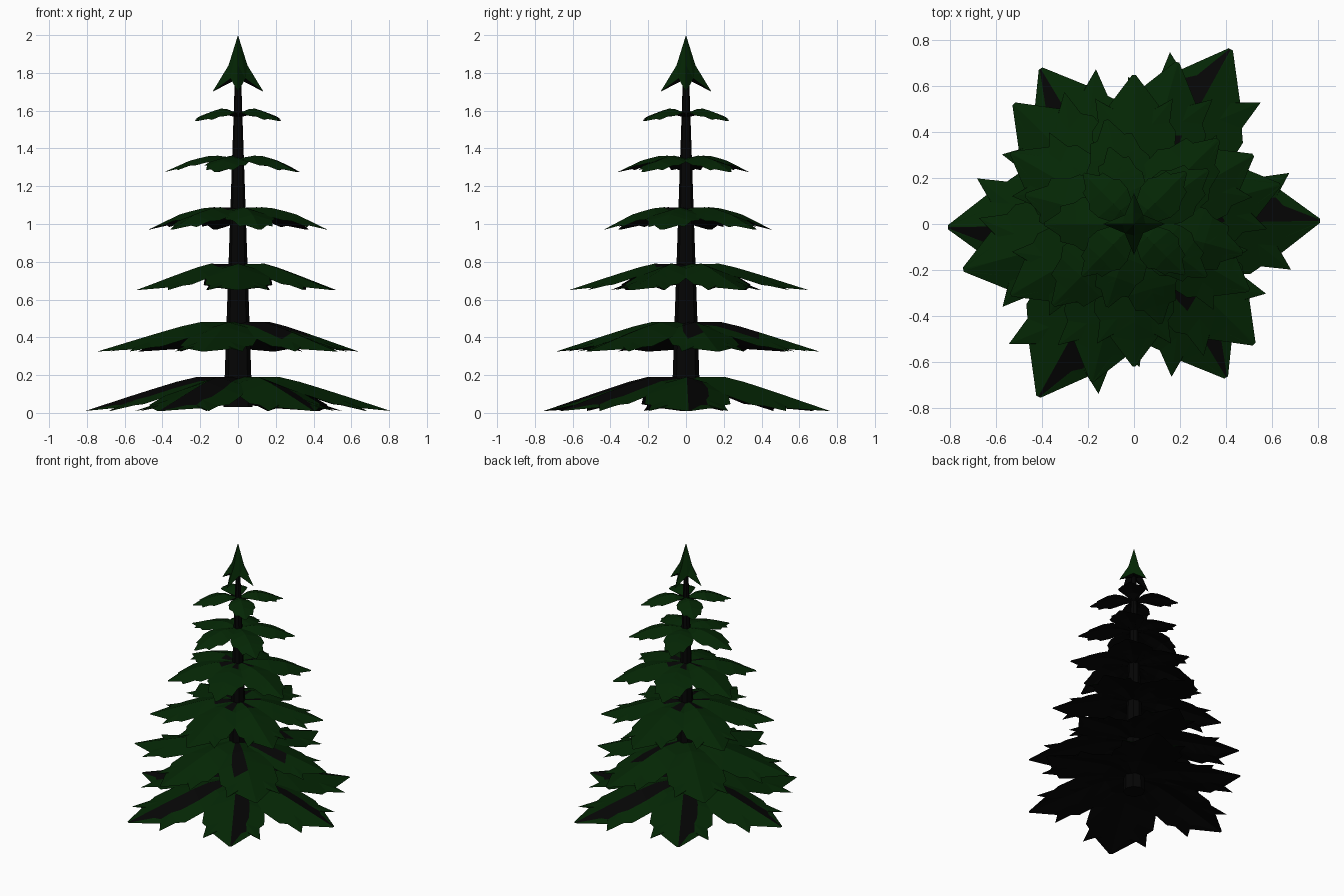
import bpy, bmesh, math
from mathutils import Matrix, Vector

cube = bpy.data.objects.get("Cube")
if cube:
    bpy.data.objects.remove(cube, do_unlink=True)


def material(name, rgb):
    m = bpy.data.materials.new(name)
    m.use_nodes = True
    m.diffuse_color = (*rgb, 1)
    bsdf = m.node_tree.nodes["Principled BSDF"]
    bsdf.inputs["Base Color"].default_value = (*rgb, 1)
    bsdf.inputs["Roughness"].default_value = 1
    return m


GREEN = material("dark needle green", (0.0013, 0.0195, 0.0014))
BLACK = material("bark black", (0.0015, 0.0015, 0.0015))

# Bough shapes: half outline (distance, half width) and ridge height profile
LOBED = ([(.07, .06), (.24, .20), (.44, .27), (.62, .28),
          (.68, .24), (.84, .26), (.79, .17), (1, .012)],
         [(.27, 1), (.42, .84), (.68, .47), (1, 0)])
LANCE = ([(.07, .05), (.24, .20), (.42, .29), (.58, .30),
          (.66, .24), (.82, .20), (.83, .13), (1, .02)],
         [(.33, 1), (.48, .87), (.66, .66), (1, 0)])
RIDGE = [0, .27, .4, .55, .65, .69, .82, 1]


def ridge_height(u, base, profile):
    points = [(0, base)] + profile
    for (a, h), (b, k) in zip(points, profile):
        if u <= b:
            return h + (k - h) * (u - a) / (b - a)
    return 0


def add_bough(bm, angle, reach, top, drop, base, shape, dark):
    """One folded bough: green above, black below, dark = (side, strip length)."""
    turn = Matrix.Rotation(math.radians(angle), 4, 'Z')
    outline, profile = shape

    def vert(u, v, sink=0):
        z = ridge_height(u, base, profile) * drop - abs(v) * reach * .28
        z = top - drop + max(z - sink * reach * (1 - u), 0)
        return bm.verts.new(turn @ Vector((u * reach, v * reach, z)))

    upper = [vert(u, 0) for u in RIDGE]
    lower = [vert(u, 0, .06) for u in RIDGE]
    for side in (1, -1):
        edge = [vert(u, v * side) for u, v in outline]
        middle = [((r + u) / 2, v * side / 2) for (u, v), r in zip(outline, RIDGE)]
        mids = [vert(u, v) for u, v in middle]
        under = [vert(u, v, .05) for u, v in middle]
        dark_length = dark[1] if side == dark[0] else 0
        # inner row, outer row, black faces counted from the trunk, faces up
        strips = [(upper, mids, dark_length, 1), (mids, edge, 0, 1),
                  (lower, under, len(RIDGE), -1), (under, edge, len(RIDGE), -1)]
        for inner, outer, black_until, facing in strips:
            for i in range(len(RIDGE) - 1):
                ring = [inner[i], inner[i + 1], outer[i + 1], outer[i]]
                # split into triangles for crisp low-poly facets
                for tri in (ring[:3], [ring[0], ring[2], ring[3]]):
                    face = bm.faces.new(tri if side == facing else tri[::-1])
                    face.material_index = int(i < black_until)


def finish(bm, name, mats):
    bm.normal_update()
    mesh = bpy.data.meshes.new(name)
    bm.to_mesh(mesh)
    bm.free()
    for m in mats:
        mesh.materials.append(m)
    obj = bpy.data.objects.new(name, mesh)
    bpy.context.collection.objects.link(obj)


# Tiers: first angle, top, drop, inner ridge height, shape,
# dark strip, boughs with a dark strip, bough reaches
ALL = range(6)
TIERS = [
    (1, .19, .18, 1, LOBED, (1, 7), ALL, (.81, .87, .79, .81, .86, .78)),
    (15, .48, .155, 1, LOBED, (-1, 3), (0, 1, 5), (.66, .73, .74, .77, .71, .74)),
    (30, .79, .14, .97, LOBED, (1, 1), ALL, (.60, .65, .62, .62, .62, .58)),
    (45, 1.09, .12, .95, LANCE, (1, 1), ALL, (.52, .47, .49, .50, .45, .49)),
    (36, 1.365, .09, .8, LANCE, (1, 0), (), (.40, .35, .39, .38, .39)),
    (45, 1.615, .07, .5, LANCE, (1, 0), (), (.32, .31, .32, .31)),
]
for n, (start, top, drop, base, shape, dark, chosen, reaches) in enumerate(TIERS):
    bm = bmesh.new()
    for i, reach in enumerate(reaches):
        add_bough(bm, start + 360 / len(reaches) * i, reach, top, drop, base,
                  shape, dark if i in chosen else (1, 0))
    finish(bm, f"branch_tier_{n + 1}", (GREEN, BLACK))

# Tapered trunk
bm = bmesh.new()
bmesh.ops.create_cone(bm, cap_ends=True, segments=8, radius1=.076, radius2=.016,
                      depth=1.76, matrix=Matrix.Translation((0, 0, .91)))
finish(bm, "trunk", (BLACK,))

# Pointed crown: four folded leaflets hanging from the apex
bm = bmesh.new()
apex = bm.verts.new((0, 0, 2))
hollow = bm.verts.new((0, 0, 1.77))
for k in range(4):
    turn = Matrix.Rotation(k * math.pi / 2, 4, 'Z')
    tip, ridge, left, right = [bm.verts.new(turn @ Vector(p)) for p in (
        (.135, 0, 1.7), (.05, 0, 1.84), (.04, .04, 1.77), (.04, -.04, 1.77))]
    for tri in ((apex, ridge, left), (apex, right, ridge),
                (ridge, tip, left), (ridge, right, tip)):
        bm.faces.new(tri)
    for tri in ((hollow, left, tip), (hollow, tip, right)):
        bm.faces.new(tri).material_index = 1
finish(bm, "crown", (GREEN, BLACK))
